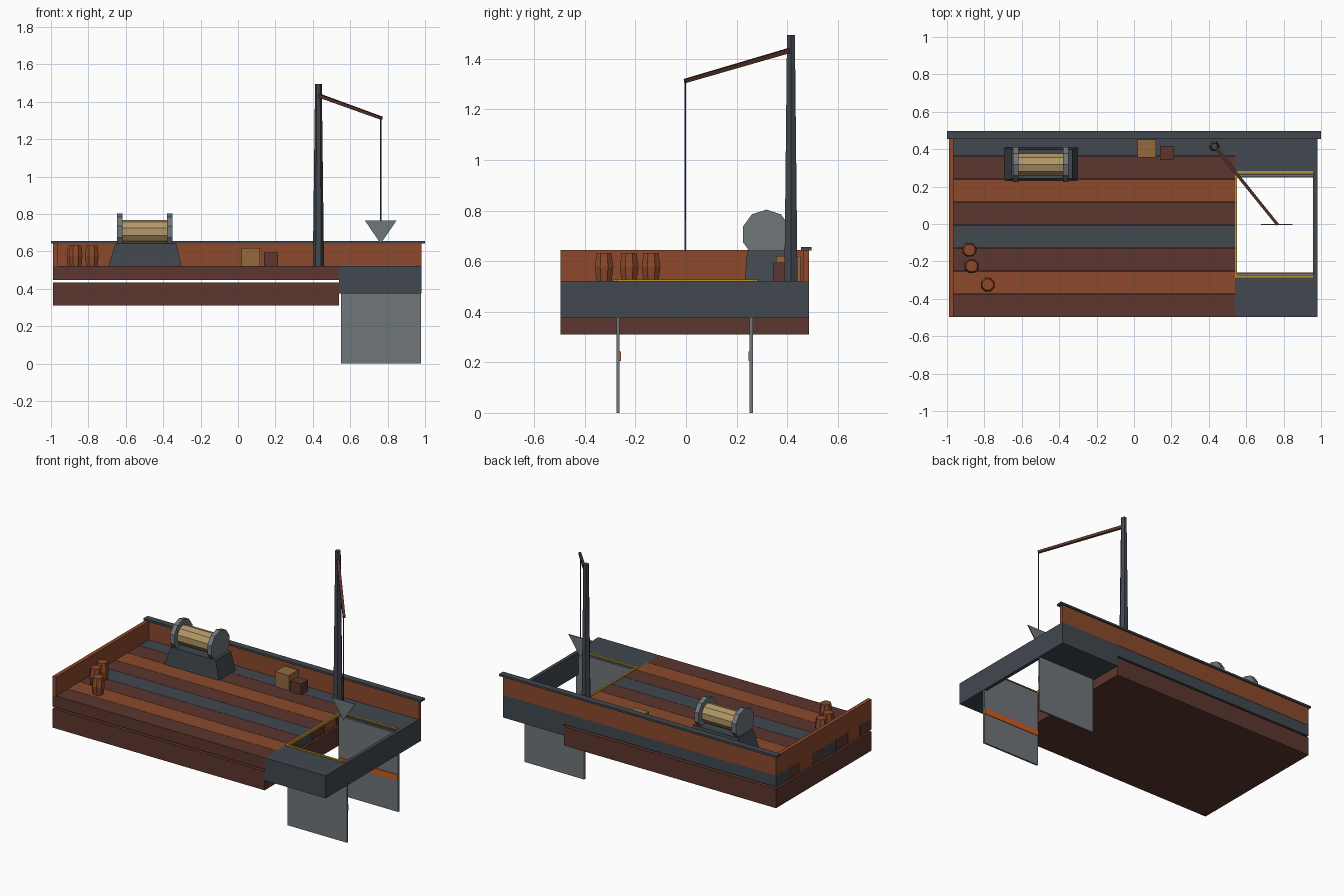
import bpy, bmesh, math
from mathutils import Vector

if "Cube" in bpy.data.objects:
    bpy.data.objects.remove(bpy.data.objects["Cube"])


def material(name, r, g, b):
    lin = lambda c: ((c / 255 + 0.055) / 1.055) ** 2.4 if c > 10 else c / 255 / 12.92
    m = bpy.data.materials.new(name)
    m.diffuse_color = (lin(r), lin(g), lin(b), 1)
    m.use_nodes = True
    m.node_tree.nodes["Principled BSDF"].inputs["Base Color"].default_value = m.diffuse_color
    return m


BROWN = material("dark brown wood", 92, 54, 46)
RUST = material("orange brown wood", 139, 74, 43)
SLATE = material("slate metal", 65, 72, 79)
GREY = material("grey metal", 112, 118, 122)
TAN = material("tan crate wood", 148, 106, 64)
ROPE = material("pale rope", 178, 152, 104)
YELLOW = material("yellow marking", 190, 150, 40)
ORANGE = material("orange marking", 211, 90, 26)


def finish(name, bm, mat):
    bmesh.ops.recalc_face_normals(bm, faces=bm.faces)
    me = bpy.data.meshes.new(name)
    bm.to_mesh(me)
    bm.free()
    me.materials.append(mat)
    ob = bpy.data.objects.new(name, me)
    bpy.context.collection.objects.link(ob)
    return ob


def loft(name, rings, mat):
    """Skin a stack of equal-sized point rings and cap both ends."""
    bm = bmesh.new()
    rows = [[bm.verts.new(p) for p in ring] for ring in rings]
    n = len(rows[0])
    for a, b in zip(rows, rows[1:]):
        for i in range(n):
            bm.faces.new((a[i], a[(i + 1) % n], b[(i + 1) % n], b[i]))
    bm.faces.new(rows[0])
    bm.faces.new(rows[-1])
    return finish(name, bm, mat)


def rect(x0, x1, y0, y1, z):
    return [(x0, y0, z), (x1, y0, z), (x1, y1, z), (x0, y1, z)]


def box(name, x, y, z, mat):
    return loft(name, [rect(*x, *y, z[0]), rect(*x, *y, z[1])], mat)


def rod(name, start, end, radii, sides, mat, turn=0.0):
    """Faceted rod along a line; radii are spaced evenly along it."""
    a, b = Vector(start), Vector(end)
    d = (b - a).normalized()
    if abs(d.z) > 0.99:
        u = Vector((1, 0, 0))
    else:
        side = Vector((0, 0, 1)).cross(d).normalized()
        u = d.cross(side)                      # points upwards
    v = d.cross(u)
    rings = []
    for k, r in enumerate(radii):
        c = a.lerp(b, k / (len(radii) - 1))
        angles = [turn + 2 * math.pi * i / sides for i in range(sides)]
        rings.append([c + r * (math.cos(t) * u + math.sin(t) * v) for t in angles])
    return loft(name, rings, mat)


Y0, Y1 = -0.497, 0.487
DECK = 0.522

# Hull and deck planks
box("hull", (-0.99, 0.54), (Y0, Y1), (0.31, 0.434), BROWN)
plank_w = (Y1 - Y0) / 8
for i, mat in enumerate([BROWN, RUST, BROWN, SLATE, BROWN, RUST, BROWN, SLATE]):
    y = Y0 + i * plank_w
    box(f"deck_plank_{i + 1}", (-0.99, 0.54), (y, y + plank_w - 0.002), (0.447, DECK), mat)

# Low walls and the back rail
box("left_wall", (-0.99, -0.965), (Y0, Y1), (DECK, 0.645), RUST)
box("back_wall", (-0.965, 0.98), (0.462, Y1), (DECK, 0.645), RUST)
box("back_rail", (-1, 1), (0.455, 0.497), (0.643, 0.656), SLATE)

# Frame around the open well
box("well_front_block", (0.54, 0.98), (Y0, -0.274), (0.375, DECK), SLATE)
box("well_back_block", (0.54, 0.98), (0.264, Y1), (0.375, DECK), SLATE)
box("well_end_bar", (0.957, 0.98), (-0.274, 0.264), (0.375, DECK), SLATE)

# Yellow edging of the well
box("front_edging", (0.54, 0.957), (-0.286, -0.272), (DECK, 0.527), YELLOW)
box("back_edging", (0.54, 0.957), (0.27, 0.284), (DECK, 0.527), YELLOW)
box("deck_edging", (0.54, 0.552), (-0.272, 0.27), (0.51, 0.527), YELLOW)

# Hanging side plates with an orange stripe on the inner face
for name, y, s in (("front", -0.268, 1), ("back", 0.258, -1)):
    box(f"{name}_side_plate", (0.55, 0.978), (y - 0.006, y + 0.006), (0, 0.51), GREY)
    box(f"{name}_plate_stripe", (0.55, 0.978),
        sorted((y + s * 0.006, y + s * 0.010)), (0.205, 0.243), ORANGE)

# Crane: mast, boom, line and flat hook plate
rod("mast", (0.43, 0.415, DECK), (0.43, 0.415, 1.495), (0.03, 0.018), 6, SLATE)
rod("boom", (0.43, 0.415, 1.435), (0.767, -0.003, 1.313), (0.013, 0.011), 4, BROWN, math.pi / 4)
rod("hoist_line", (0.763, -0.003, 0.76), (0.763, -0.003, 1.313), (0.004, 0.004), 6, SLATE)
loft("hook_plate", [[(0.678, y, 0.766), (0.848, y, 0.766), (0.763, y, 0.642)]
                    for y in (-0.006, 0.0)], GREY)

# Winch: tapered base, drum and ten-sided flanges
loft("winch_base", [rect(-0.693, -0.302, 0.233, 0.408, DECK),
                    rect(-0.655, -0.33, 0.242, 0.398, 0.643)], SLATE)
rod("winch_drum", (-0.62, 0.318, 0.706), (-0.375, 0.318, 0.706), (0.063, 0.063), 10, ROPE)
for name, x in (("left", -0.647), ("right", -0.379)):
    rod(f"{name}_winch_flange", (x, 0.318, 0.706), (x + 0.03, 0.318, 0.706),
        (0.098, 0.098), 10, GREY)

# Barrels
for i, (x, y) in enumerate([(-0.88, -0.138), (-0.868, -0.225), (-0.782, -0.324)]):
    rod(f"barrel_{i + 1}", (x, y, DECK), (x, y, 0.632), (0.032, 0.04, 0.032), 8, RUST, math.pi / 8)

# Crates
box("large_crate", (0.02, 0.118), (0.355, 0.452), (DECK, 0.62), TAN)
box("small_crate", (0.138, 0.213), (0.346, 0.418), (DECK, 0.594), BROWN)
